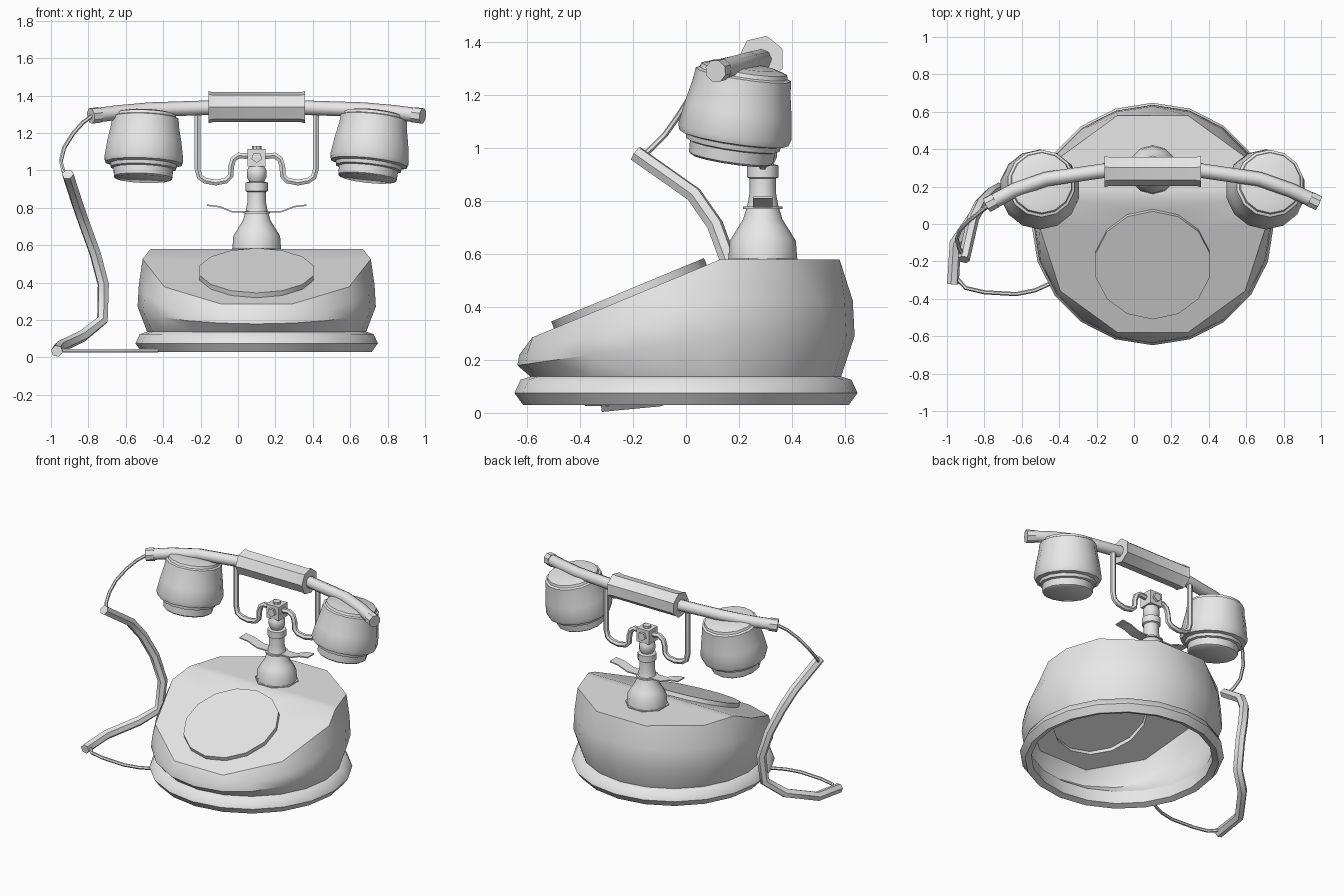
import bpy, bmesh, math
from mathutils import Vector, Matrix

if "Cube" in bpy.data.objects:
    bpy.data.objects.remove(bpy.data.objects["Cube"], do_unlink=True)

GREY = (0.8, 0.8, 0.8, 1)
grey = bpy.data.materials.new("plain_grey")
grey.use_nodes = True
grey.diffuse_color = GREY
grey.node_tree.nodes["Principled BSDF"].inputs["Base Color"].default_value = GREY

CX, STAND_Y = 0.1, 0.29
TOP, CREASE, SLOPE = 0.58, 0.13, 0.415


def finish(obj, angle=40):
    if not obj.data.materials:
        obj.data.materials.append(grey)
    bpy.ops.object.select_all(action="DESELECT")
    obj.select_set(True)
    bpy.context.view_layer.objects.active = obj
    if angle:
        bpy.ops.object.shade_smooth_by_angle(angle=math.radians(angle))
    return obj


def from_bmesh(name, bm, angle=40):
    bmesh.ops.recalc_face_normals(bm, faces=bm.faces)
    mesh = bpy.data.meshes.new(name)
    bm.to_mesh(mesh)
    bm.free()
    obj = bpy.data.objects.new(name, mesh)
    bpy.context.collection.objects.link(obj)
    return finish(obj, angle)


def rings(bm, profile, sides, phase=0.0, closed=False):
    """Join rings of (radius, height) into a wall and return the rings."""
    loops = []
    for r, h in profile:
        turns = [phase + math.tau * i / sides for i in range(sides)]
        loops.append([bm.verts.new((r * math.sin(a), r * math.cos(a), h)) for a in turns])
    pairs = list(zip(loops, loops[1:]))
    if closed:
        pairs.append((loops[-1], loops[0]))
    for low, high in pairs:
        for i in range(sides):
            j = (i + 1) % sides
            bm.faces.new((low[i], low[j], high[j], high[i]))
    return loops


def lathe(name, profile, sides, location, axis=(0, 0, 1), caps=(True, True),
          phase=0.0, closed=False, angle=40):
    bm = bmesh.new()
    loops = rings(bm, profile, sides, phase, closed)
    if caps[0]:
        bm.faces.new(loops[0])
    if caps[1]:
        bm.faces.new(loops[-1])
    turn = Vector((0, 0, 1)).rotation_difference(Vector(axis)).to_matrix().to_4x4()
    bm.transform(Matrix.Translation(location) @ turn)
    return from_bmesh(name, bm, angle)


def tube(name, points, radius, sides_step=1):
    curve = bpy.data.curves.new(name, "CURVE")
    curve.dimensions = "3D"
    curve.bevel_depth, curve.bevel_resolution = radius, sides_step
    curve.use_fill_caps = True
    spline = curve.splines.new("POLY")
    spline.points.add(len(points) - 1)
    for p, co in zip(spline.points, points):
        p.co = (*co, 1)
    obj = bpy.data.objects.new(name, curve)
    bpy.context.collection.objects.link(obj)
    bpy.context.view_layer.update()
    finish(obj, 0)
    bpy.ops.object.convert(target="MESH")
    return finish(bpy.context.object, 50)


# Hollow body: a drum whose height follows a sloped front and flat rear shelf
DIAL_Y, DIAL_R = -0.21, 0.3125
tilt = math.atan(SLOPE)
bm = bmesh.new()
loops = rings(bm, [(0.585, 0), (0.637, 0.35), (0.63, 0.65), (0.61, 1)], 20)
for v in loops[-1][::2]:          # flatten the top rim to ten straight sides
    v.co.xy *= math.cos(math.pi / 10)
bm.faces.new(loops[-1])
bmesh.ops.bisect_plane(bm, geom=bm.verts[:] + bm.edges[:] + bm.faces[:],
                       plane_co=(0, CREASE, 0), plane_no=(0, 1, 0))
slope_face = min((f for f in bm.faces if len(f.verts) > 6),
                 key=lambda f: f.calc_center_median().y)
edges = list(slope_face.edges)
bmesh.ops.delete(bm, geom=[slope_face], context="FACES_ONLY")
hole = []
for i in range(14):
    a = math.tau * i / 14
    hole.append(bm.verts.new((DIAL_R * math.sin(a),
                              DIAL_Y + DIAL_R * math.cos(tilt) * math.cos(a), 1)))
edges += [bm.edges.new((hole[i - 1], hole[i])) for i in range(14)]
bmesh.ops.triangle_fill(bm, use_beauty=True, edges=edges, normal=(0, 0, 1))
for v in bm.verts:
    top = TOP - SLOPE * max(0, CREASE - v.co.y)
    v.co.z = 0.135 + v.co.z * (top - 0.135)
    v.co.x += CX
from_bmesh("body", bm, 35)

# Raised dial, open underneath
lathe("dial", [(DIAL_R, 0), (DIAL_R, 0.028)], 14,
      (CX, DIAL_Y, TOP - SLOPE * (CREASE - DIAL_Y)), (0, -SLOPE, 1), caps=(False, True))

# Base moulding
lathe("base_ring", [(0.575, 0.045), (0.615, 0.03), (0.648, 0.075), (0.625, 0.125),
                    (0.585, 0.138)], 20, (CX, 0, 0), caps=(False, False),
      closed=True, angle=60)

# Stand: flange, bell and turned column
lathe("stand_flange", [(0.142, TOP - 0.005), (0.142, TOP + 0.006)], 8,
      (CX, STAND_Y, 0), phase=math.pi / 8)
lathe("stand_column", [(0.13, 0.585), (0.125, 0.65), (0.1, 0.69), (0.075, 0.73),
                       (0.058, 0.785), (0.05, 0.83), (0.05, 0.885), (0.06, 0.89),
                       (0.06, 0.935), (0.04, 0.94), (0.053, 0.965), (0.053, 1.0),
                       (0.035, 1.03)], 12, (CX, STAND_Y, 0))
lathe("stand_collar", [(0.075, 0.77), (0.075, 0.78)], 10, (CX, STAND_Y, 0))

# Cradle block with front and rear studs
half = 0.048
lathe("cradle_block", [(half * math.sqrt(2), 1.02), (half * math.sqrt(2), 1.115)], 4,
      (CX, STAND_Y, 0), phase=math.pi / 4)
lathe("cradle_stud", [(0.03, -0.065), (0.03, 0.065)], 5, (CX, STAND_Y, 1.07), (0, 1, 0))
lathe("cradle_top_stud", [(0.026, 1.11), (0.026, 1.13)], 8, (CX, STAND_Y, 0))

# Both cradle arms and lever blades
arm = [(0.04, 1.075), (0.095, 1.08), (0.125, 1.06), (0.137, 1.02), (0.14, 0.97),
       (0.165, 0.945), (0.22, 0.935), (0.275, 0.945), (0.305, 0.965), (0.317, 1.01),
       (0.317, 1.3)]
blade = [(0, 0.775), (0.13, 0.775), (0.2, 0.802), (0.265, 0.81)]
for side, word in ((1, "left"), (-1, "right")):
    tube("cradle_arm_" + word, [(CX + side * x, STAND_Y, z) for x, z in arm], 0.018)
    bm = bmesh.new()
    previous = None
    for x, z in blade:
        row = [bm.verts.new((CX + side * x, STAND_Y + dy, z + dz))
               for dy, dz in ((-0.037, 0), (0.037, 0), (0.037, 0.008), (-0.037, 0.008))]
        if previous:
            for i in range(4):
                j = (i + 1) % 4
                bm.faces.new((previous[i], previous[j], row[j], row[i]))
        previous = row
    bm.faces.new(previous)
    from_bmesh("lever_" + word, bm, 30)

# Handset: bowed tube, end caps and faceted grip
bow = [(-0.78, 0.105, 1.292), (-0.64, 0.18, 1.31), (-0.47, 0.24, 1.325),
       (-0.16, 0.285, 1.335), (0.36, 0.285, 1.335), (0.67, 0.24, 1.325),
       (0.84, 0.18, 1.31), (0.98, 0.115, 1.292)]
tube("handset_tube", bow, 0.039, 2)
for word, end, inner in (("right", bow[0], bow[1]), ("left", bow[-1], bow[-2])):
    out = Vector(end) - Vector(inner)
    lathe("handset_cap_" + word, [(0.043, -0.045), (0.043, 0.008)], 8, end, out)
lathe("handset_grip", [(0.088, -0.258), (0.082, -0.235), (0.082, 0.235), (0.088, 0.258)],
      7, (CX, 0.285, 1.338), (1, 0, 0), phase=0.45, angle=25)

# Cups hung under the handset
cup = [(0.15, -0.078), (0.16, -0.07), (0.163, -0.025), (0.178, -0.02), (0.182, 0.0),
       (0.208, 0.006), (0.216, 0.03), (0.203, 0.12), (0.187, 0.2), (0.182, 0.25),
       (0.168, 0.256), (0.163, 0.272), (0.12, 0.283)]
for word, x, lean in (("right", -0.505, 0.04), ("left", 0.7, 0.11)):
    lathe("cup_" + word, cup, 14, (x, 0.18, 1.032), (lean, 0.15, 1))

# Cord: thin lead, thick hanging section, thin lead to the base
tube("upper_cord", [(-0.775, 0.105, 1.295), (-0.83, 0.06, 1.255), (-0.88, 0.02, 1.2),
                    (-0.93, -0.03, 1.12), (-0.947, -0.08, 1.05), (-0.935, -0.13, 1.0),
                    (-0.91, -0.17, 0.965)], 0.011)
tube("hanging_cord", [(-0.91, -0.19, 0.98), (-0.86, 0.03, 0.825), (-0.82, 0.11, 0.71),
                      (-0.765, 0.165, 0.56), (-0.72, 0.19, 0.39), (-0.725, 0.16, 0.2),
                      (-0.83, 0.08, 0.115), (-0.955, -0.1, 0.055),
                      (-0.968, -0.32, 0.034)], 0.032)
tube("lower_cord", [(-0.965, -0.27, 0.035), (-0.9, -0.342, 0.035), (-0.8, -0.365, 0.035),
                    (-0.63, -0.375, 0.035), (-0.53, -0.355, 0.035),
                    (-0.43, -0.31, 0.035)], 0.011)
